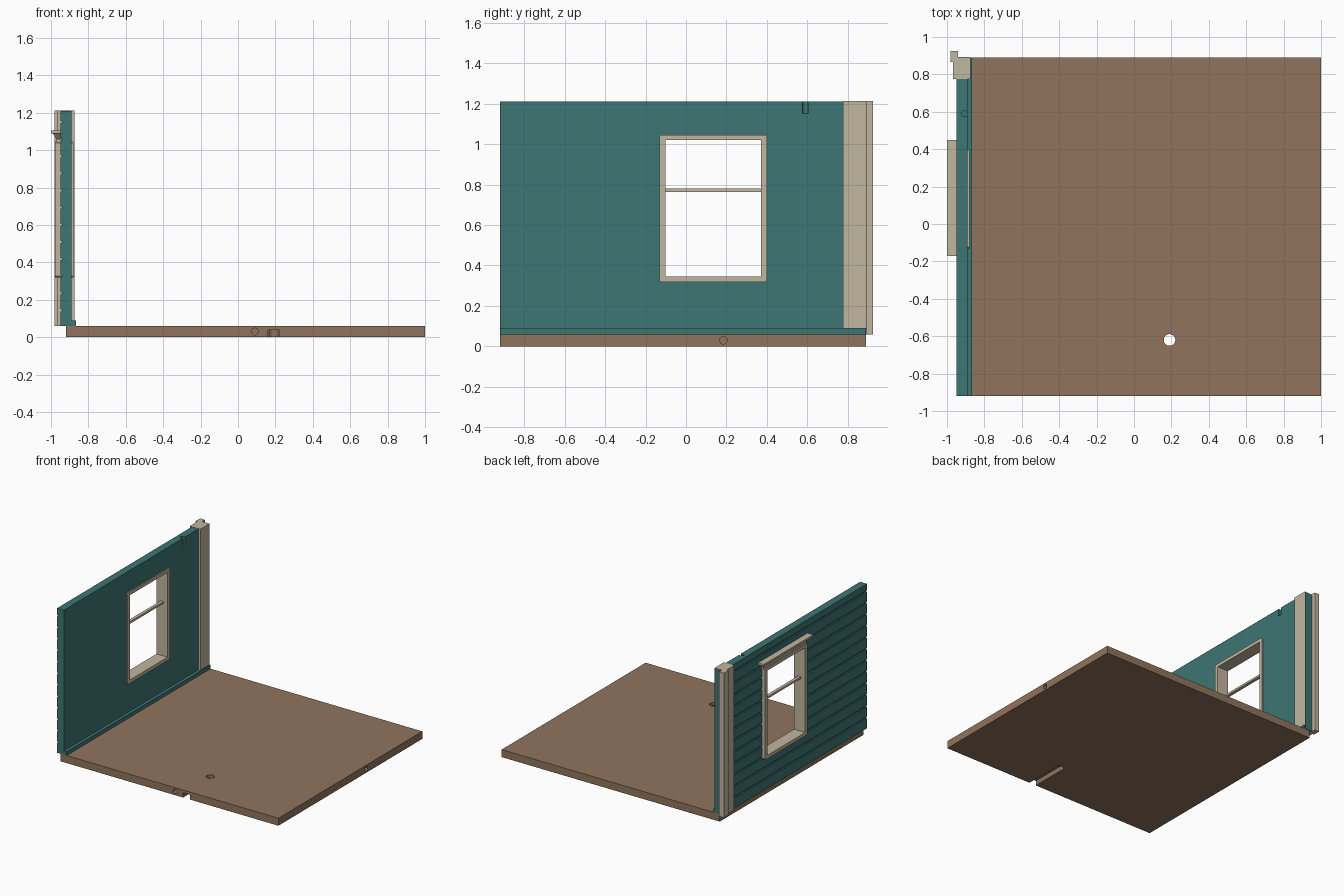
import bpy, bmesh, math
from mathutils import Matrix

if "Cube" in bpy.data.objects:
    bpy.data.objects.remove(bpy.data.objects["Cube"])


def material(name, rgb):
    m = bpy.data.materials.new(name)
    m.diffuse_color = (*rgb, 1)
    m.use_nodes = True
    m.node_tree.nodes["Principled BSDF"].inputs["Base Color"].default_value = m.diffuse_color
    return m


TEAL = material("teal paint", (0.046, 0.181, 0.172))
BROWN = material("brown wood", (0.282, 0.174, 0.110))
CREAM = material("cream trim", (0.545, 0.468, 0.352))


def finish(name, bm, mat):
    bmesh.ops.recalc_face_normals(bm, faces=bm.faces)
    me = bpy.data.meshes.new(name)
    bm.to_mesh(me)
    bm.free()
    me.materials.append(mat)
    ob = bpy.data.objects.new(name, me)
    bpy.context.collection.objects.link(ob)
    return ob


def box(name, x, y, z, mat):
    bm = bmesh.new()
    bmesh.ops.create_cube(bm, size=1)
    for v in bm.verts:
        v.co = [r[0] if c < 0 else r[1] for c, r in zip(v.co, (x, y, z))]
    return finish(name, bm, mat)


def cylinder(name, centre, radius, depth, axis, mat):
    bm = bmesh.new()
    bmesh.ops.create_cone(bm, cap_ends=True, segments=32, radius1=radius,
                          radius2=radius, depth=depth)
    turn = {"X": ("Y", 90), "Y": ("X", 90), "Z": ("Z", 0)}[axis]
    rot = Matrix.Rotation(math.radians(turn[1]), 4, turn[0])
    bmesh.ops.transform(bm, matrix=Matrix.Translation(centre) @ rot, verts=bm.verts)
    return finish(name, bm, mat)


def extrude(name, profile, place, a, b, mat):
    """Sweep a closed 2D profile from a to b; place maps (u, v, w) to xyz."""
    bm = bmesh.new()
    ends = [[bm.verts.new(place(u, v, w)) for u, v in profile] for w in (a, b)]
    bm.faces.new(ends[0])
    bm.faces.new(ends[1])
    n = len(profile)
    for i in range(n):
        j = (i + 1) % n
        bm.faces.new((ends[0][i], ends[0][j], ends[1][j], ends[1][i]))
    return finish(name, bm, mat)


def cut(ob, *cutters):
    for c in cutters:
        mod = ob.modifiers.new("cut", 'BOOLEAN')
        mod.operation = 'DIFFERENCE'
        mod.solver = 'EXACT'
        mod.object = c
        bpy.context.view_layer.objects.active = ob
        bpy.ops.object.modifier_apply(modifier=mod.name)
        bpy.data.objects.remove(c, do_unlink=True)


# Floor slab with a cable hole, a channel underneath and peg holes in the edges
floor = box("floor", (-0.92, 1.0), (-0.92, 0.89), (0, 0.06), BROWN)
cut(floor,
    box("channel_cutter", (0.16, 0.22), (-1, -0.60), (-0.1, 0.038), BROWN),
    cylinder("cable_cutter", (0.19, -0.62, 0.03), 0.031, 0.2, "Z", BROWN),
    cylinder("front_peg_cutter", (0.09, -0.92, 0.03), 0.018, 0.1, "Y", BROWN),
    cylinder("side_peg_cutter", (1.0, 0.185, 0.03), 0.018, 0.1, "X", BROWN))

# Wall with horizontal siding grooves on the outside
profile = [(-0.89, 0.06), (-0.95, 0.06)]
for i in range(12):
    z = 0.137 + i * 0.0915
    profile += [(-0.95, z), (-0.942, z + 0.002), (-0.942, z + 0.010), (-0.95, z + 0.014)]
profile += [(-0.95, 1.21), (-0.89, 1.21)]
wall = extrude("wall", profile, lambda u, v, w: (u, w, v), -0.92, 0.78, TEAL)
cut(wall,
    box("window_cutter", (-1.1, -0.8), (-0.115, 0.385), (0.332, 1.033), TEAL),
    box("notch_cutter", (-0.905, -0.8), (0.577, 0.602), (1.15, 1.3), TEAL),
    cylinder("wire_cutter", (-0.905, 0.59, 1.225), 0.0155, 0.15, "Z", TEAL))

# Baseboard
box("baseboard", (-0.89, -0.865), (-0.92, 0.89), (0.06, 0.09), TEAL)

# Corner post with its outer strip, and the painted wall end
post = [(-0.875, 0.775), (-0.875, 0.89), (-0.94, 0.89), (-0.94, 0.925),
        (-0.982, 0.925), (-0.982, 0.867), (-0.967, 0.867), (-0.967, 0.775)]
extrude("corner_post", post, lambda u, v, w: (u, v, w), 0.06, 1.212, CREAM)
box("wall_end", (-0.94, -0.878), (0.889, 0.893), (0.06, 1.205), TEAL)

# Window frame: slim chamfered ring through the wall
c = 0.008
Y0, Y1, Z0, Z1 = -0.132, 0.40, 0.318, 1.046
ring = [(Y0 + c, Z0), (Y1 - c, Z0), (Y1, Z0 + c), (Y1, Z1 - c),
        (Y1 - c, Z1), (Y0 + c, Z1), (Y0, Z1 - c), (Y0, Z0 + c)]
for name, x0, x1 in (("inner_window_frame", -0.92, -0.88),
                     ("outer_window_frame", -0.978, -0.92)):
    frame = extrude(name, ring, lambda u, v, w: (w, u, v), x0, x1, CREAM)
    cut(frame, box("pane_cutter", (-1.1, -0.8), (-0.102, 0.371), (0.346, 1.02), CREAM))

# Window crossbar
box("window_crossbar", (-0.94, -0.915), (-0.11, 0.38), (0.764, 0.78), CREAM)

# Window header: flared crown below a flat cap
bm = bmesh.new()
rings = [[bm.verts.new(p) for p in ((-0.945, 0.14 - h, z), (x, 0.14 - h, z),
                                    (x, 0.14 + h, z), (-0.945, 0.14 + h, z))]
         for x, h, z in ((-0.968, 0.268, 1.04), (-0.972, 0.27, 1.06), (-0.99, 0.298, 1.09))]
bm.faces.new(rings[0])
bm.faces.new(rings[-1])
for lo, hi in zip(rings, rings[1:]):
    for i in range(4):
        j = (i + 1) % 4
        bm.faces.new((lo[i], lo[j], hi[j], hi[i]))
finish("header_crown", bm, CREAM)
box("header_cap", (-1.0, -0.945), (-0.172, 0.45), (1.088, 1.104), CREAM)
